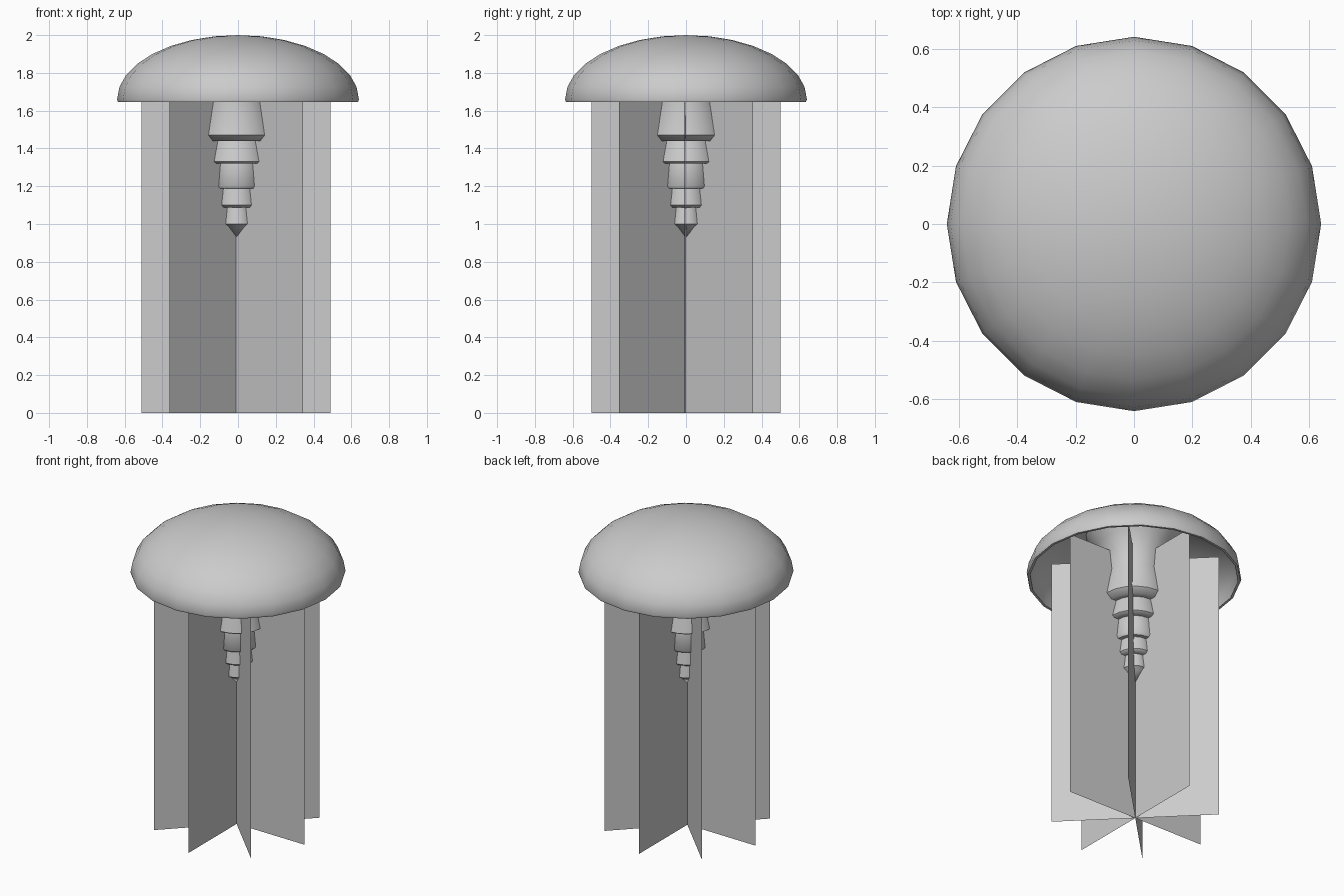
import bpy, bmesh, math
from mathutils import Matrix

if "Cube" in bpy.data.objects:
    bpy.data.objects.remove(bpy.data.objects["Cube"])


def finish(name, bm, smooth_angle=None):
    me = bpy.data.meshes.new(name)
    bm.to_mesh(me)
    bm.free()
    ob = bpy.data.objects.new(name, me)
    bpy.context.collection.objects.link(ob)
    if smooth_angle:
        bpy.ops.object.select_all(action='DESELECT')
        ob.select_set(True)
        bpy.context.view_layer.objects.active = ob
        bpy.ops.object.shade_smooth_by_angle(angle=math.radians(smooth_angle))
    return ob


def lathe(name, profile, sides, smooth_angle):
    """Spin an (r, z) profile around the z axis."""
    bm = bmesh.new()
    verts = [bm.verts.new((r, 0, z)) for r, z in profile]
    edges = [bm.edges.new(p) for p in zip(verts, verts[1:])]
    bmesh.ops.spin(bm, geom=verts + edges, cent=(0, 0, 0), axis=(0, 0, 1),
                   angle=math.tau, steps=sides, use_duplicate=False)
    bmesh.ops.remove_doubles(bm, verts=bm.verts, dist=0.0005)
    bmesh.ops.recalc_face_normals(bm, faces=bm.faces)
    return finish(name, bm, smooth_angle)


def dome(radius, base, top, steps):
    """Quarter-ellipse profile from the rim up to the axis."""
    return [(radius * math.cos(t), base + (top - base) * math.sin(t))
            for t in (math.pi / 2 * i / steps for i in range(steps + 1))]


# Cap: thin hollow dome with a narrow rim
outer = dome(0.64, 1.66, 2.0, 8)
inner = dome(0.62, 1.645, 1.97, 8)
lathe("cap", outer[::-1] + [(0.635, 1.645)] + inner, 20, 40)

# Stepped core hanging from the underside of the cap
core = lathe("stepped_core", [
    (0.29, 1.93), (0.23, 1.85), (0.19, 1.77), (0.175, 1.65),
    (0.213, 1.47), (0.18, 1.44), (0.142, 1.44),
    (0.17, 1.33), (0.155, 1.32), (0.122, 1.32),
    (0.136, 1.20), (0.125, 1.187), (0.10, 1.187),
    (0.113, 1.10), (0.10, 1.088), (0.07, 1.088),
    (0.083, 1.0), (0.06, 0.987), (0, 0.93)], 20, 50)
core.location.x = -0.005

# Tentacle curtain: four crossed flat sheets
bm = bmesh.new()
for i in range(4):
    turn = Matrix.Rotation(math.radians(45 * i - (1 if i == 0 else 0)), 3, 'Z')
    half = 0.5
    corners = [(-half, 0, 0), (half, 0, 0), (half, 0, 1.77), (-half, 0, 1.77)]
    vs = [bm.verts.new(c) for c in corners]
    bm.faces.new(vs)
    bmesh.ops.rotate(bm, verts=vs, cent=(0, 0, 0), matrix=turn)
bmesh.ops.translate(bm, verts=bm.verts, vec=(-0.01, 0, 0))
finish("tentacle_sheets", bm)
